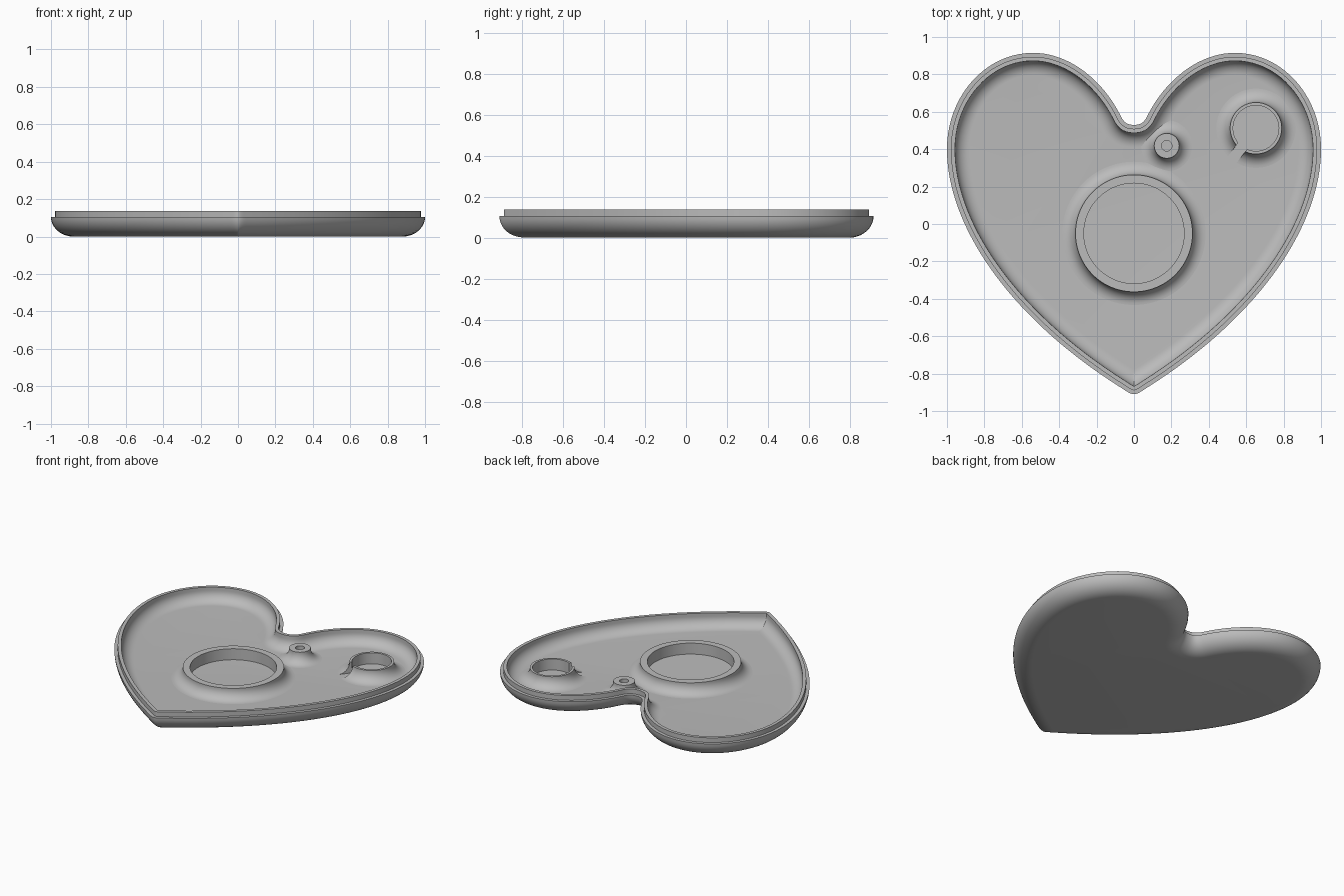
import bpy
import bmesh
from math import sin, cos, pi, asin, radians
from mathutils import Vector
from mathutils.geometry import interpolate_bezier

if "Cube" in bpy.data.objects:
    bpy.data.objects.remove(bpy.data.objects["Cube"], do_unlink=True)

grey = bpy.data.materials.new("light grey plastic")
grey.use_nodes = True
grey.diffuse_color = (0.5, 0.5, 0.5, 1)
grey.node_tree.nodes["Principled BSDF"].inputs["Base Color"].default_value = (0.5, 0.5, 0.5, 1)

FLOOR, BOSS_TOP = 0.045, 0.12


def finish(name, bm):
    """Turn a bmesh into a smooth shaded object with sharp edges kept."""
    bmesh.ops.remove_doubles(bm, verts=bm.verts, dist=1e-5)
    bmesh.ops.recalc_face_normals(bm, faces=bm.faces)
    mesh = bpy.data.meshes.new(name)
    bm.to_mesh(mesh)
    bm.free()
    mesh.materials.append(grey)
    obj = bpy.data.objects.new(name, mesh)
    bpy.context.collection.objects.link(obj)
    bpy.ops.object.select_all(action="DESELECT")
    obj.select_set(True)
    bpy.context.view_layer.objects.active = obj
    bpy.ops.object.shade_smooth_by_angle(angle=radians(35))
    return obj


def bridge(bm, a, b, closed=True):
    n = len(a)
    for i in range(n if closed else n - 1):
        j = (i + 1) % n
        bm.faces.new((a[i], a[j], b[j], b[i]))


def arc(cx, cz, rx, rz, start, end, steps=10):
    angles = [radians(start + (end - start) * i / steps) for i in range(steps + 1)]
    return [(cx + rx * cos(t), cz + rz * sin(t)) for t in angles]


# Half of the heart outline, from the bottom tip round to the notch
segments = [
    ((0, -0.91), (0.02, -0.91), (0.04, -0.894), (0.07, -0.875), 8),
    ((0.07, -0.875), (0.68, -0.49), (1, 0), (1, 0.4), 32),
    ((1, 0.4), (1, 0.684), (0.794, 0.915), (0.54, 0.915), 20),
    ((0.54, 0.915), (0.34, 0.915), (0.16, 0.76), (0.07, 0.575), 20),
    ((0.07, 0.575), (0.052, 0.538), (0.03, 0.53), (0, 0.53), 8),
]
half = [Vector((0, -0.91))]
for p0, h0, h1, p1, steps in segments:
    points = interpolate_bezier(Vector(p0), Vector(h0), Vector(h1), Vector(p1), steps + 1)
    half += [p.to_2d() for p in points[1:]]


def mirrored(p):
    return Vector((-p.x, p.y))


def heart_ring(inset):
    """Full outline moved inwards, with the tip mitred on the centre line."""
    padded = [mirrored(half[1])] + half + [mirrored(half[-2])]
    ring = []
    for before, p, after in zip(padded, half, padded[2:]):
        t = (after - before).normalized()
        ring.append(p + inset * Vector((-t.y, t.x)))
    crossed = [i for i, p in enumerate(ring[:-1]) if p.x < -1e-6]
    if crossed:
        k = crossed[-1]
        a, b = ring[k], ring[k + 1]
        tip = a.lerp(b, a.x / (a.x - b.x))
        ring[:k + 1] = [tip.copy() for _ in range(k + 1)]
    return ring + [mirrored(p) for p in ring[-2:0:-1]]


# Heart tray: rounded underside, stepped rim, rounded inside and flat floor
profile = arc(0.12, 0.105, 0.12, 0.105, 270, 180)
profile += [(0.021, 0.105), (0.021, 0.137), (0.043, 0.137)]
profile += arc(0.12, 0.115, 0.077, 0.115 - FLOOR, 180, 270)
bm = bmesh.new()
rings = [[bm.verts.new((p.x, p.y, z)) for p in heart_ring(inset)] for inset, z in profile]
for lower, upper in zip(rings, rings[1:]):
    bridge(bm, lower, upper)
bm.faces.new(rings[0])
bm.faces.new(rings[-1])
finish("heart_tray", bm)


def boss(name, x, y, inner, outer, fillet, steps, slot=0, direction=0):
    """Hollow boss with a flared foot; an optional parallel slot opens its wall."""
    section = [(inner, FLOOR - 0.01), (inner, BOSS_TOP), (outer, BOSS_TOP)]
    section += arc(outer + fillet, FLOOR + fillet, fillet, fillet, 180, 270)
    section += [(outer + fillet, FLOOR - 0.01)]
    bm = bmesh.new()
    rows = []
    for i in range(steps + 1 if slot else steps):
        row = []
        for r, z in section:
            gap = asin(slot / r)
            t = direction + gap + (2 * pi - 2 * gap) * i / steps
            row.append(bm.verts.new((x + r * cos(t), y + r * sin(t), z)))
        rows.append(row)
    for a, b in zip(rows, rows[1:]):
        bridge(bm, a, b)
    if slot:
        bm.faces.new(rows[0])
        bm.faces.new(rows[-1])
    else:
        bridge(bm, rows[-1], rows[0])
    finish(name, bm)


# Bosses standing on the floor
boss("large_ring", 0, -0.05, 0.268, 0.313, 0.07, 96)
boss("small_post", 0.175, 0.418, 0.028, 0.067, 0.07, 40)
boss("slotted_cup", 0.652, 0.512, 0.122, 0.138, 0.074, 64, slot=0.029, direction=radians(233))
